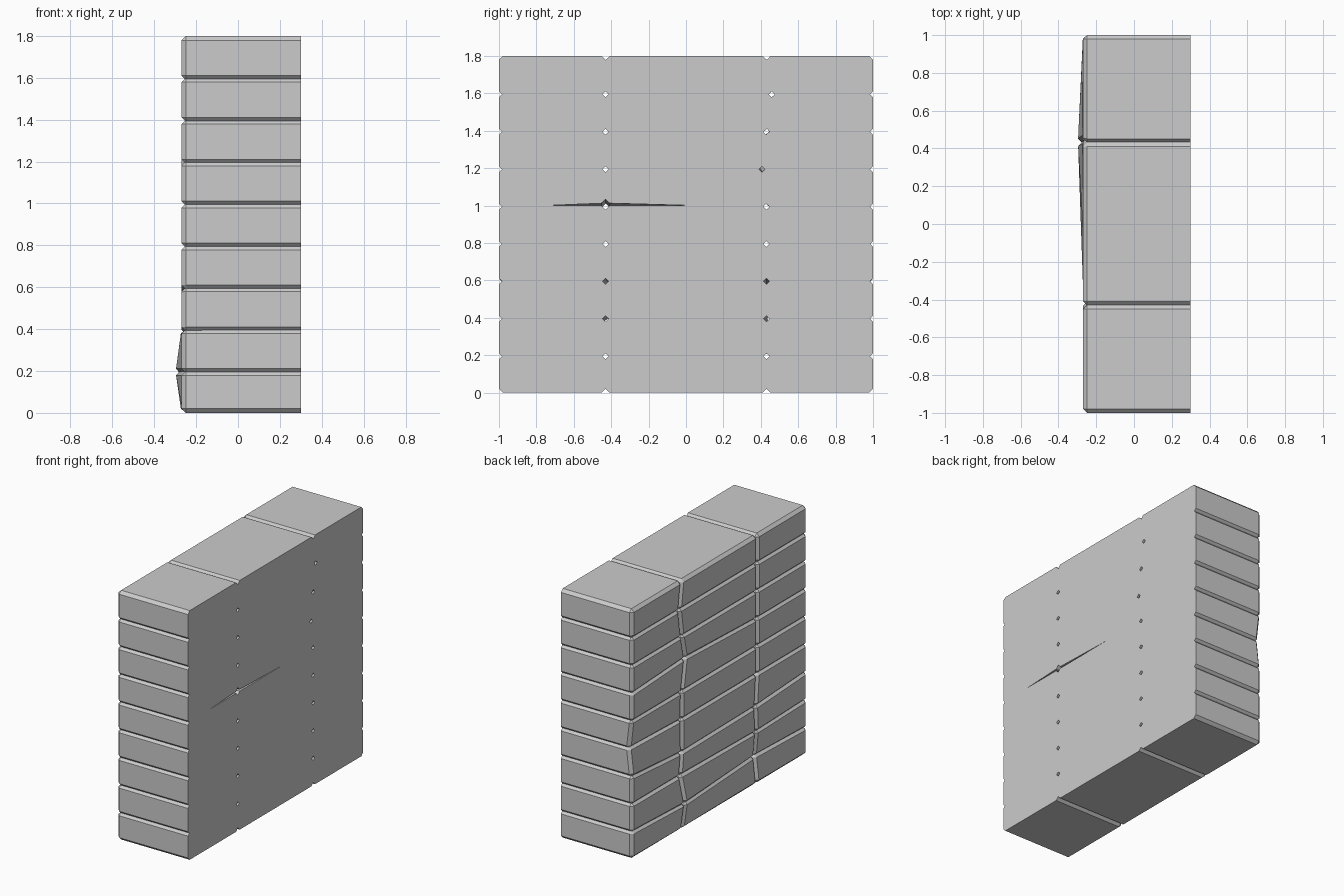
import bpy, bmesh

if "Cube" in bpy.data.objects:
    bpy.data.objects.remove(bpy.data.objects["Cube"])

ROWS = 9
PITCH = 0.2
YS = (-1.0, -0.43, 0.43, 1.0)
X_FACE, X_FLAT = -0.27, 0.30
OVERLAP = 0.01
BEVEL = 0.021

# Worn joints on the rough face: (column line, row line) -> offset
FACE_SHIFT = {
    (2, 8): (0, 0.03, 0), (2, 6): (0, -0.04, 0.03), (2, 3): (0, 0, -0.04),
    (2, 2): (0, 0.02, 0), (2, 1): (-0.03, 0, 0), (3, 4): (0.025, 0, 0),
    (1, 3): (0, 0.02, -0.03), (1, 2): (0, 0.01, -0.015), (1, 1): (0.025, 0, 0),
}
# Joints shifted on the flat face
FLAT_SHIFT = {(2, 8): (0, 0.03, 0), (2, 6): (0, -0.025, 0)}


def corner(flat, col, row, lower):
    x = X_FLAT if flat else X_FACE
    dx, dy, dz = (FLAT_SHIFT if flat else FACE_SHIFT).get((col, row), (0, 0, 0))
    z = row * PITCH + dz
    if lower and row > 0:
        z -= OVERLAP
        if flat and (col, row) == (1, 5):      # open crack on the flat face
            z += 0.024
    return (x + dx, YS[col] + dy, z)


def brick(col, row):
    bm = bmesh.new()
    v = {}
    for f in (0, 1):
        for c in (0, 1):
            for r in (0, 1):
                v[f, c, r] = bm.verts.new(corner(f, col + c, row + r, r == 0))
    ring = ((0, 0), (1, 0), (1, 1), (0, 1))
    for f in (0, 1):
        bm.faces.new([v[(f,) + k] for k in ring])
    for a, b in zip(ring, ring[1:] + ring[:1]):
        bm.faces.new([v[(0,) + a], v[(0,) + b], v[(1,) + b], v[(1,) + a]])
    bmesh.ops.recalc_face_normals(bm, faces=bm.faces)
    # Chamfer every edge except those around the flat face
    edges = [e for e in bm.edges
             if not all(p.co.x > X_FLAT - 0.01 for p in e.verts)]
    bmesh.ops.bevel(bm, geom=edges, offset=BEVEL, offset_type='OFFSET',
                    segments=1, profile=0.5, affect='EDGES', clamp_overlap=True)
    bmesh.ops.recalc_face_normals(bm, faces=bm.faces)
    name = f"brick_row{row + 1}_column{col + 1}"
    mesh = bpy.data.meshes.new(name)
    bm.to_mesh(mesh)
    bm.free()
    bpy.context.collection.objects.link(bpy.data.objects.new(name, mesh))


# Stacked wall of bricks
for row in range(ROWS):
    for col in range(3):
        brick(col, row)
